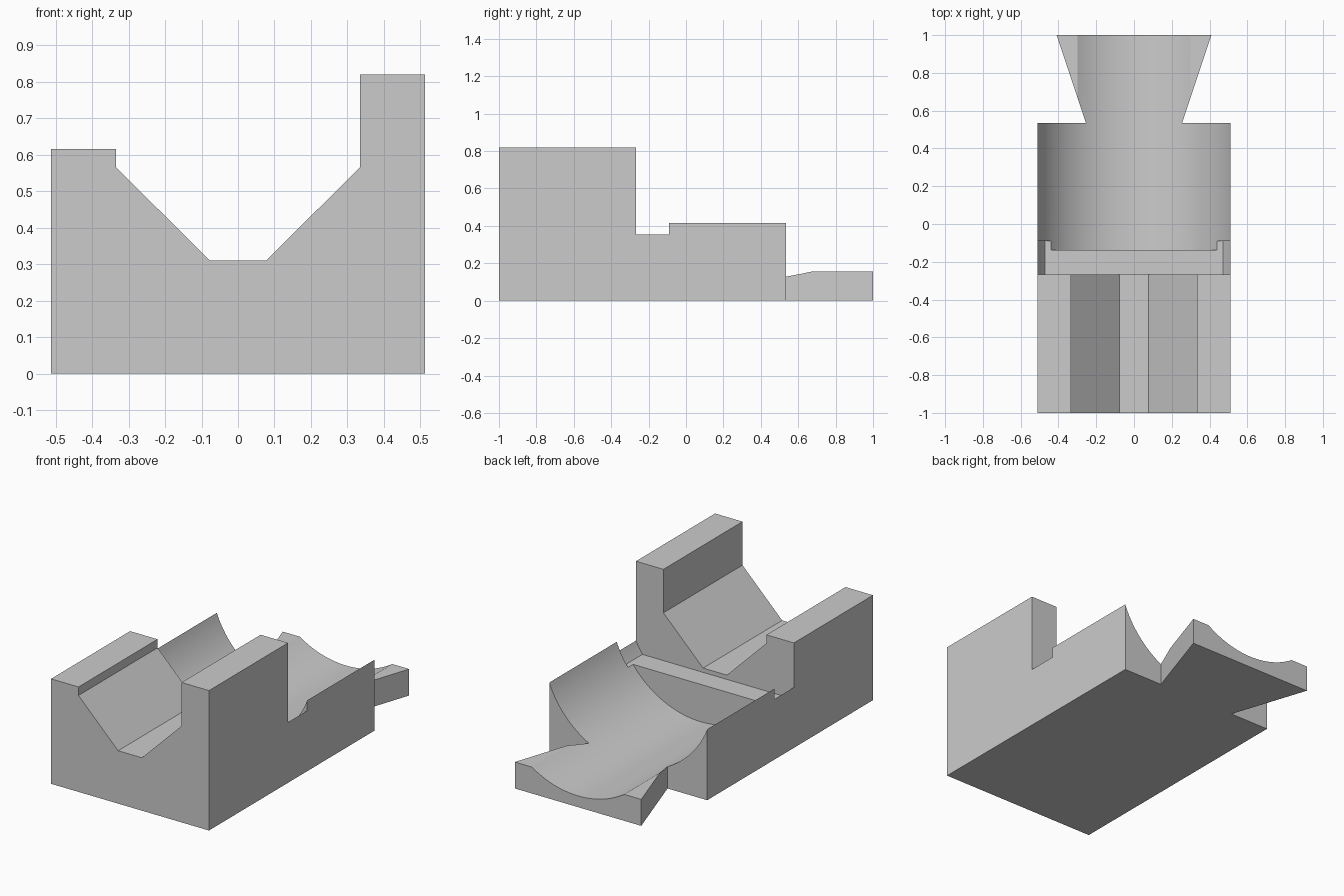
import bpy, bmesh, math

cube = bpy.data.objects.get("Cube")
if cube:
    bpy.data.objects.remove(cube, do_unlink=True)

HALF_W, SLOT_Y, REAR_Y = 0.512, -0.268, 0.535
AXIS_Z = 0.616          # height of the cradle axis
TOP = 1.0               # cutters open upward to here

grey = bpy.data.materials.new("plain_grey")
grey.use_nodes = True
grey.diffuse_color = (0.6, 0.6, 0.6, 1)
grey.node_tree.nodes["Principled BSDF"].inputs["Base Color"].default_value = (0.6, 0.6, 0.6, 1)


def prism(name, outline, shift):
    """Extrude a closed 3D outline along a vector."""
    bm = bmesh.new()
    face = bm.faces.new([bm.verts.new(p) for p in outline])
    new = bmesh.ops.extrude_face_region(bm, geom=[face])["geom"]
    bmesh.ops.translate(bm, vec=shift, verts=[v for v in new if isinstance(v, bmesh.types.BMVert)])
    bmesh.ops.recalc_face_normals(bm, faces=bm.faces)
    mesh = bpy.data.meshes.new(name)
    bm.to_mesh(mesh)
    bm.free()
    mesh.materials.append(grey)
    obj = bpy.data.objects.new(name, mesh)
    bpy.context.collection.objects.link(obj)
    return obj


def arc(radius, steps=64):
    """Lower half circle about the cradle axis, from -x to +x."""
    return [(-radius * math.cos(math.pi * i / steps), AXIS_Z - radius * math.sin(math.pi * i / steps))
            for i in range(steps + 1)]


def carve(body, name, profile, y0, y1):
    """Cut an xz profile running from y0 to y1 out of the body."""
    cutter = prism(name, [(x, y0, z) for x, z in profile], (0, y1 - y0, 0))
    cutter.hide_render = True
    mod = body.modifiers.new(name, "BOOLEAN")
    mod.operation, mod.solver, mod.object = "DIFFERENCE", "EXACT", cutter
    bpy.ops.object.modifier_apply(modifier=name)
    bpy.data.objects.remove(cutter, do_unlink=True)


# Block with dovetail tail, as a plan outline
right = [(HALF_W, -1), (HALF_W, REAR_Y), (0.255, REAR_Y), (0.41, 1)]
plan = right + [(-x, y) for x, y in reversed(right)]
body = prism("cradle_block", [(x, y, 0) for x, y in plan], (0, 0, 0.82))
bpy.context.view_layer.objects.active = body
body.select_set(True)

# V channel between a low and a high wall
vee = [(-0.7, 0.615), (-0.334, 0.615), (-0.334, 0.565), (-0.077, 0.31),
       (0.077, 0.31), (0.334, 0.565), (0.334, TOP), (-0.7, TOP)]
carve(body, "vee_cutter", vee, -1.1, -0.2)

# Flange slot: wider arc with a flat floor
FLANGE_R, FLOOR_Z = 0.575, 0.285
floor_x = math.sqrt(FLANGE_R ** 2 - (AXIS_Z - FLOOR_Z) ** 2)
sides = [p for p in arc(FLANGE_R) if p[1] > FLOOR_Z]
slot = ([p for p in sides if p[0] < 0] + [(-floor_x, FLOOR_Z), (floor_x, FLOOR_Z)]
        + [p for p in sides if p[0] > 0] + [(FLANGE_R, TOP), (-FLANGE_R, TOP)])
carve(body, "slot_cutter", slot, SLOT_Y, -0.09)

# Round cradle running out through the tail
CRADLE_R = 0.55
carve(body, "cradle_cutter", arc(CRADLE_R) + [(CRADLE_R, TOP), (-CRADLE_R, TOP)], -0.137, 1.2)

# Flat top of the tail
carve(body, "tail_cutter", [(-0.7, 0.155), (0.7, 0.155), (0.7, TOP), (-0.7, TOP)], REAR_Y, 1.2)

bpy.ops.object.shade_smooth_by_angle(angle=math.radians(15))
